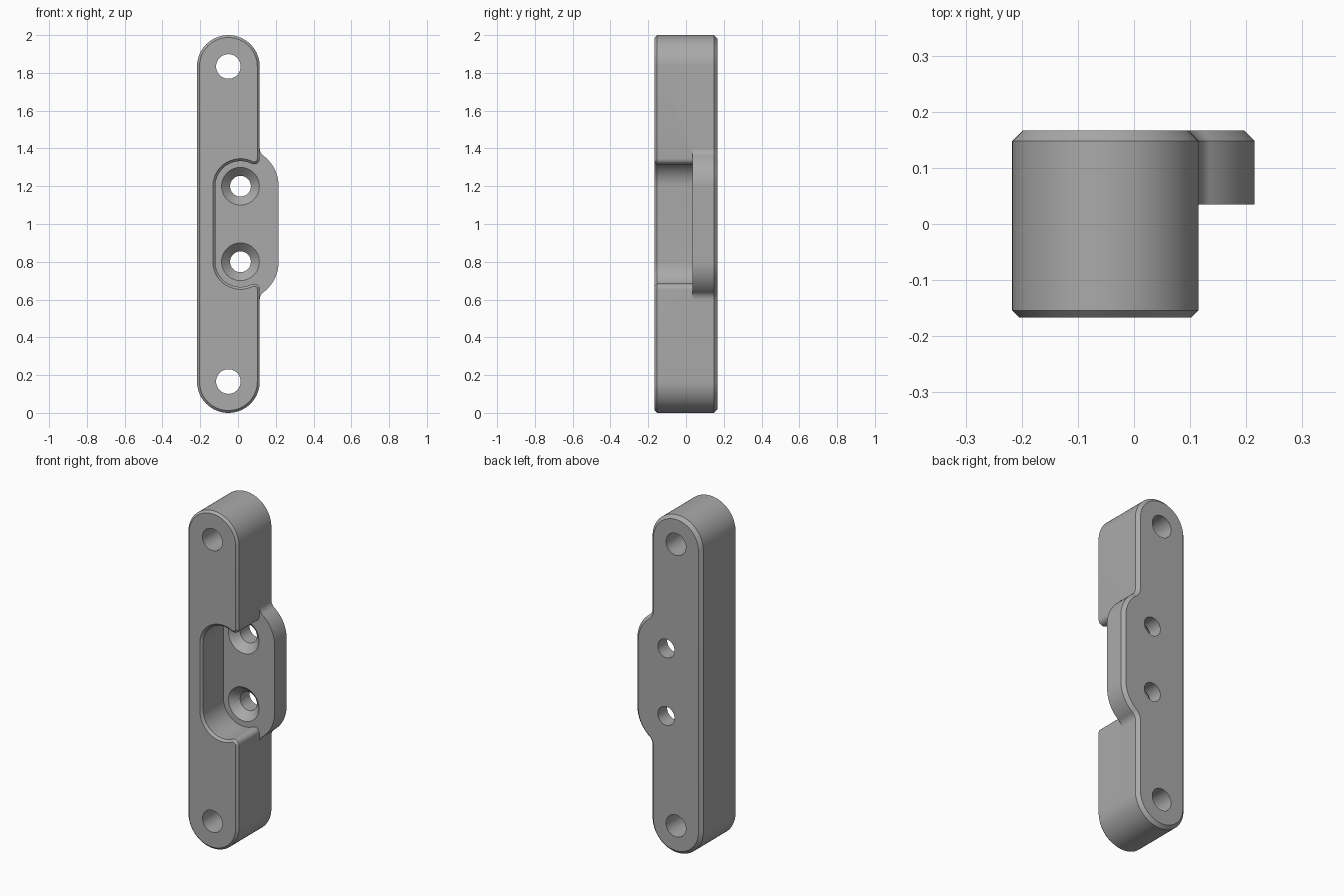
import bpy, bmesh, math

default = bpy.data.objects.get("Cube")
if default:
    bpy.data.objects.remove(default, do_unlink=True)

grey = bpy.data.materials.new("plain grey")
grey.use_nodes = True
colour = (0.4, 0.4, 0.4, 1)
grey.diffuse_color = colour
grey.node_tree.nodes["Principled BSDF"].inputs["Base Color"].default_value = colour

# Main dimensions
BAR_X, BAR_R = -0.051, 0.166
EDGE_X = BAR_X + BAR_R
END_Z = 2 - BAR_R
SCREW_X, SCREW_Z = 0.013, 1.2
FRONT, FLOOR, BACK = -0.167, 0.035, 0.167


def arc(cx, cz, r, a0, a1, n=24):
    return [(cx + r * math.cos(a0 + (a1 - a0) * i / n),
             cz + r * math.sin(a0 + (a1 - a0) * i / n)) for i in range(n + 1)]


def outline(side, big_r, fillet_r, inset):
    """Bar outline with a bulge (side=1) or a bay (side=-1), shrunk by inset."""
    fx = EDGE_X + side * fillet_r
    dx = fx - SCREW_X
    dz = math.sqrt((big_r + fillet_r) ** 2 - dx ** 2)
    turn = math.atan2(dz, dx)
    start = 0 if side > 0 else math.pi
    stop = math.pi if side > 0 else 2 * math.pi
    half = arc(SCREW_X, SCREW_Z, big_r - side * inset, start, turn)
    half += arc(fx, SCREW_Z + dz, fillet_r + side * inset, turn + math.pi, stop, 12)[1:]
    half += arc(BAR_X, END_Z, BAR_R - inset, 0, math.pi, 48)
    return half + [(x, 2 - z) for x, z in reversed(half)]


def finish(name, bm):
    bmesh.ops.recalc_face_normals(bm, faces=bm.faces)
    mesh = bpy.data.meshes.new(name)
    bm.to_mesh(mesh)
    bm.free()
    mesh.materials.append(grey)
    obj = bpy.data.objects.new(name, mesh)
    bpy.context.collection.objects.link(obj)
    return obj


def loft(name, layers):
    """Closed solid through (y, outline) layers."""
    bm = bmesh.new()
    rings = [[bm.verts.new((x, y, z)) for x, z in pts] for y, pts in layers]
    n = len(rings[0])
    for a, b in zip(rings, rings[1:]):
        for i in range(n):
            j = (i + 1) % n
            bm.faces.new((a[i], a[j], b[j], b[i]))
    bm.faces.new(rings[0])
    bm.faces.new(rings[-1])
    return finish(name, bm)


def boolean(target, other, operation):
    mod = target.modifiers.new(operation.lower(), "BOOLEAN")
    mod.object, mod.operation, mod.solver = other, operation, "EXACT"
    bpy.context.view_layer.objects.active = target
    bpy.ops.object.modifier_apply(modifier=mod.name)
    bpy.data.objects.remove(other, do_unlink=True)


def hole(x, z, profile):
    """Cut a round hole with a (y, radius) profile."""
    cutter = loft("hole_cutter", [(y, arc(x, z, r, 0, 2 * math.pi, 48)[:-1])
                                  for y, r in profile])
    boolean(bracket, cutter, "DIFFERENCE")


# Back plate with side tab, bevelled at the rear
bracket = loft("mounting_bracket", [
    (FLOOR, outline(1, 0.202, 0.05, 0)),
    (BACK - 0.019, outline(1, 0.202, 0.05, 0)),
    (BACK, outline(1, 0.202, 0.05, 0.019))])

# Front half of the bar with the open pocket, bevelled at the front
front_bar = loft("front_bar", [
    (FRONT, outline(-1, 0.133, 0.03, 0.013)),
    (FRONT + 0.013, outline(-1, 0.133, 0.03, 0)),
    (FLOOR, outline(-1, 0.133, 0.03, 0))])
boolean(bracket, front_bar, "UNION")

# Through holes at the ends and countersunk screw holes in the pocket
for z in (END_Z, 2 - END_Z):
    hole(BAR_X, z, [(-0.3, 0.065), (0.3, 0.065)])
for z in (SCREW_Z, 2 - SCREW_Z):
    hole(SCREW_X, z, [(FLOOR - 0.01, 0.11), (FLOOR + 0.045, 0.055), (0.3, 0.055)])

bpy.ops.object.select_all(action="DESELECT")
bracket.select_set(True)
bpy.context.view_layer.objects.active = bracket
bpy.ops.object.shade_smooth_by_angle(angle=math.radians(30))
